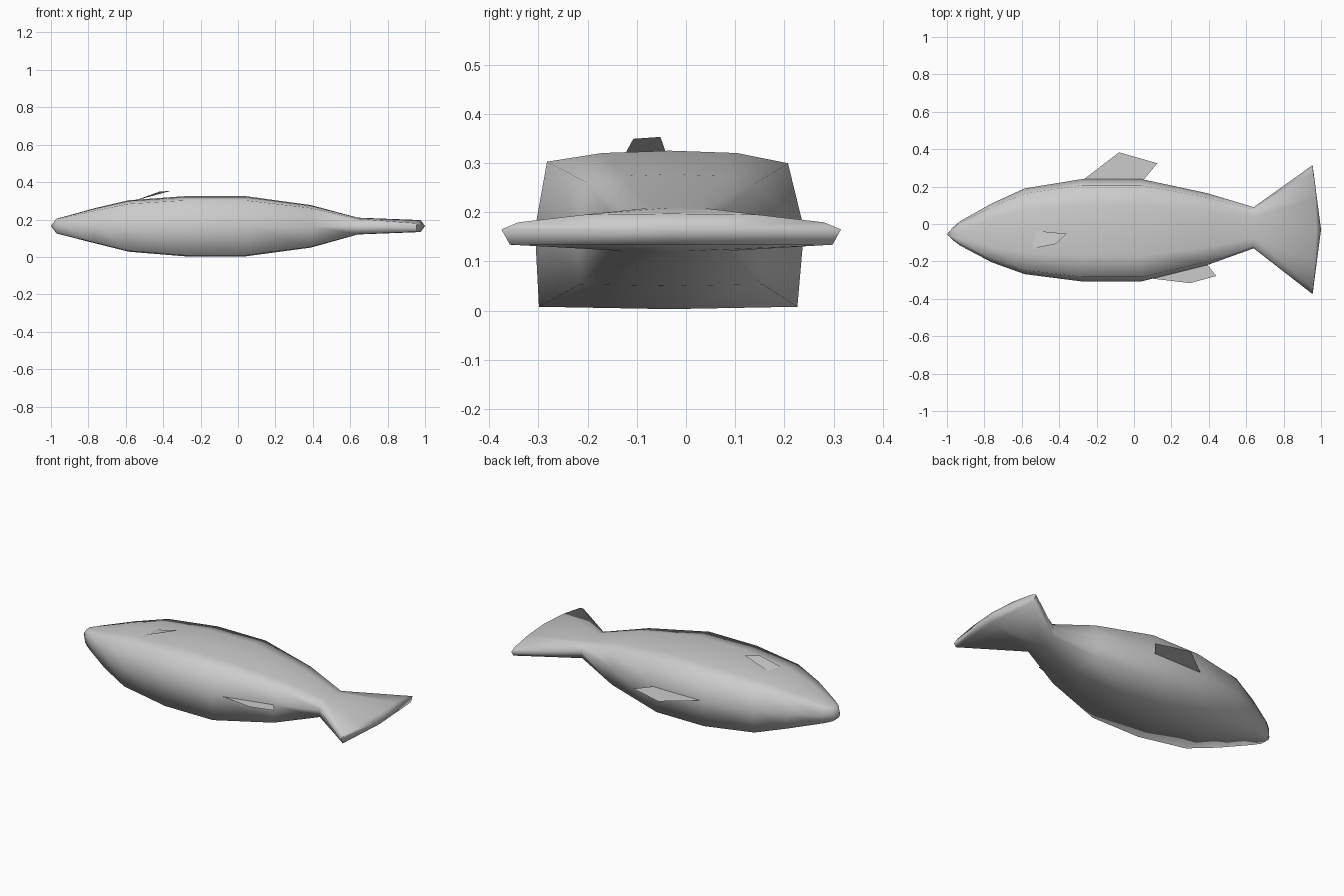
import bpy, bmesh

if "Cube" in bpy.data.objects:
    bpy.data.objects.remove(bpy.data.objects["Cube"])

MID_Z = 0.165


def finish(bm, name, angle=1.5):
    me = bpy.data.meshes.new(name)
    bm.to_mesh(me)
    bm.free()
    ob = bpy.data.objects.new(name, me)
    bpy.context.collection.objects.link(ob)
    bpy.ops.object.select_all(action='DESELECT')
    ob.select_set(True)
    bpy.context.view_layer.objects.active = ob
    bpy.ops.object.shade_smooth_by_angle(angle=angle)
    return ob


def fin(name, pts):
    bm = bmesh.new()
    bm.faces.new([bm.verts.new(p) for p in pts])
    return finish(bm, name)


# unit cross-sections (width, height): fuller body, thin-edged tail
BODY = [(1, 0), (.88, .84), (.5, .97), (0, 1), (-.5, .97), (-.91, .86),
        (-1, 0), (-.97, -.97), (0, -1), (.95, -.97)]
TAIL = [(1, 0), (.9, .45), (.5, .95), (0, 1), (-.5, .95), (-.9, .45),
        (-1, 0), (-.95, -.97), (0, -1), (.95, -.97)]

# x, lowest y, highest y, bottom z, top z, section
SECTIONS = [
    (-.97, -.085, -.02, .125, .205, BODY),
    (-.93, -.115, .015, .115, .215, BODY),
    (-.76, -.205, .11, .072, .262, BODY),
    (-.585, -.268, .19, .028, .303, BODY),
    (-.28, -.307, .24, .003, .325, BODY),
    (.04, -.307, .24, .003, .325, BODY),
    (.39, -.22, .165, .05, .277, BODY),
    (.64, -.13, .09, .12, .21, BODY),
    (.955, -.375, .315, .133, .197, TAIL),
]

# body and tail lofted together, closed to a point at both ends
bm = bmesh.new()
rings = []
for x, y0, y1, z0, z1, sec in SECTIONS:
    c, h = (y0 + y1) / 2, (y1 - y0) / 2
    ring = []
    for u, v in sec:
        z = MID_Z + v * (z1 - MID_Z if v > 0 else MID_Z - z0)
        # tail edge bows slightly backwards in the middle
        bow = .022 * (1 - abs(u)) if sec is TAIL else 0
        ring.append(bm.verts.new((x + bow, c + u * h, z)))
    rings.append(ring)
n = len(BODY)
for a, b in zip(rings, rings[1:]):
    for i in range(n):
        j = (i + 1) % n
        bm.faces.new((a[i], a[j], b[j], b[i]))
for ring, tip in ((rings[0], (-1, -.055, MID_Z)), (rings[-1], (1, -.03, MID_Z))):
    t = bm.verts.new(tip)
    for i in range(n):
        bm.faces.new((ring[i], ring[(i + 1) % n], t))
bmesh.ops.recalc_face_normals(bm, faces=bm.faces[:])
finish(bm, "fish_body")

# thin sheet fins
fin("dorsal_fin", [(-.28, .23, MID_Z), (.05, .235, MID_Z),
                   (.125, .325, MID_Z), (-.08, .383, MID_Z)])
fin("anal_fin", [(.08, -.29, MID_Z), (.3, -.316, MID_Z),
                 (.44, -.278, MID_Z), (.39, -.215, MID_Z)])
fin("pectoral_fin", [(-.56, -.135, .298), (-.42, -.107, .349),
                     (-.36, -.052, .353), (-.56, -.033, .298)])
